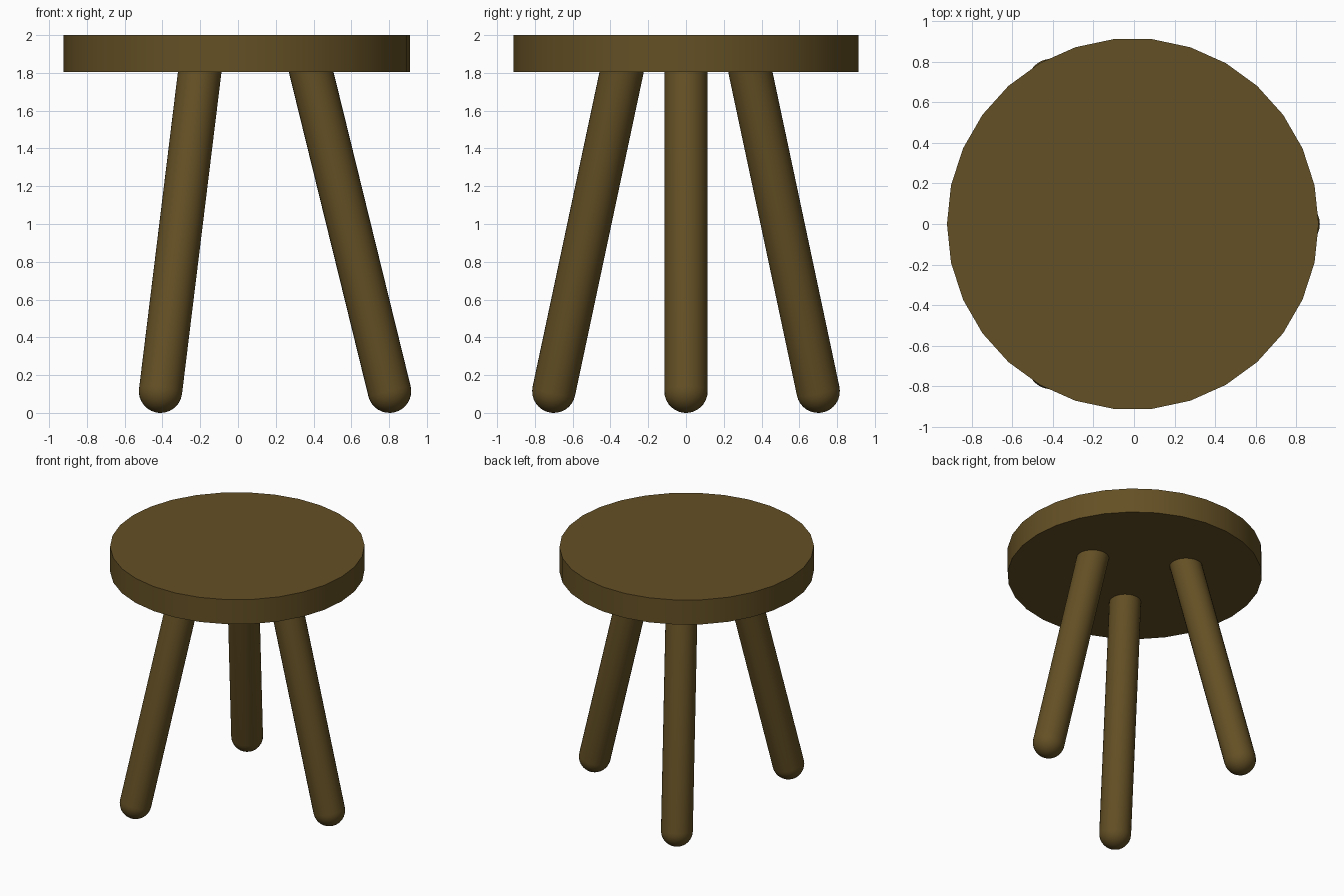
import bpy
import bmesh
from math import sin, cos, pi, radians
from mathutils import Matrix, Vector

cube = bpy.data.objects.get("Cube")
if cube:
    bpy.data.objects.remove(cube, do_unlink=True)

CENTRE_X = -0.006
SEAT_R, SEAT_BOTTOM, SEAT_TOP = 0.917, 1.805, 2.0
LEG_R = 0.115
FOOT_SPREAD, TOP_SPREAD = 0.808, 0.375

# Brown wood
wood = bpy.data.materials.new("brown_wood")
wood.use_nodes = True
colour = (0.127, 0.08, 0.018, 1)
wood.diffuse_color = colour
wood.node_tree.nodes["Principled BSDF"].inputs["Base Color"].default_value = colour


def add_object(name, bm):
    bmesh.ops.recalc_face_normals(bm, faces=bm.faces)
    mesh = bpy.data.meshes.new(name)
    bm.to_mesh(mesh)
    bm.free()
    mesh.materials.append(wood)
    obj = bpy.data.objects.new(name, mesh)
    bpy.context.collection.objects.link(obj)
    bpy.ops.object.select_all(action="DESELECT")
    obj.select_set(True)
    bpy.context.view_layer.objects.active = obj
    bpy.ops.object.shade_smooth_by_angle(angle=radians(35))
    return obj


# Round seat, with corners on the x axis
bm = bmesh.new()
bmesh.ops.create_cone(bm, cap_ends=True, segments=30, radius1=SEAT_R,
                      radius2=SEAT_R, depth=SEAT_TOP - SEAT_BOTTOM)
first = max(bm.verts, key=lambda v: v.co.x).co
bmesh.ops.rotate(bm, verts=bm.verts, matrix=Matrix.Rotation(-first.to_2d().angle_signed(Vector((1, 0))) * -1, 3, "Z"))
bmesh.ops.translate(bm, verts=bm.verts,
                    vec=(CENTRE_X, 0, (SEAT_TOP + SEAT_BOTTOM) / 2))
add_object("seat", bm)


# Splayed leg with a rounded foot, lathed around its own axis
def add_leg(name, angle):
    out = Vector((cos(angle), sin(angle), 0))
    origin = Vector((CENTRE_X, 0, 0))
    foot = origin + out * FOOT_SPREAD + Vector((0, 0, LEG_R))
    top = origin + out * TOP_SPREAD + Vector((0, 0, 1.88))
    axis = top - foot
    steps = 8
    profile = [(LEG_R * sin(i / steps * pi / 2), -LEG_R * cos(i / steps * pi / 2))
               for i in range(steps + 1)]
    profile += [(LEG_R, axis.length), (0, axis.length)]
    bm = bmesh.new()
    verts = [bm.verts.new((r, 0, z)) for r, z in profile]
    edges = [bm.edges.new(pair) for pair in zip(verts, verts[1:])]
    bmesh.ops.spin(bm, geom=verts + edges, axis=(0, 0, 1), cent=(0, 0, 0),
                   angle=2 * pi, steps=28)
    bmesh.ops.remove_doubles(bm, verts=bm.verts, dist=0.0005)
    turn = axis.to_track_quat("Z", "Y").to_matrix().to_4x4()
    bm.transform(Matrix.Translation(foot) @ turn)
    add_object(name, bm)


for name, degrees in (("left_leg", 0), ("back_right_leg", 120), ("front_right_leg", 240)):
    add_leg(name, radians(degrees))
